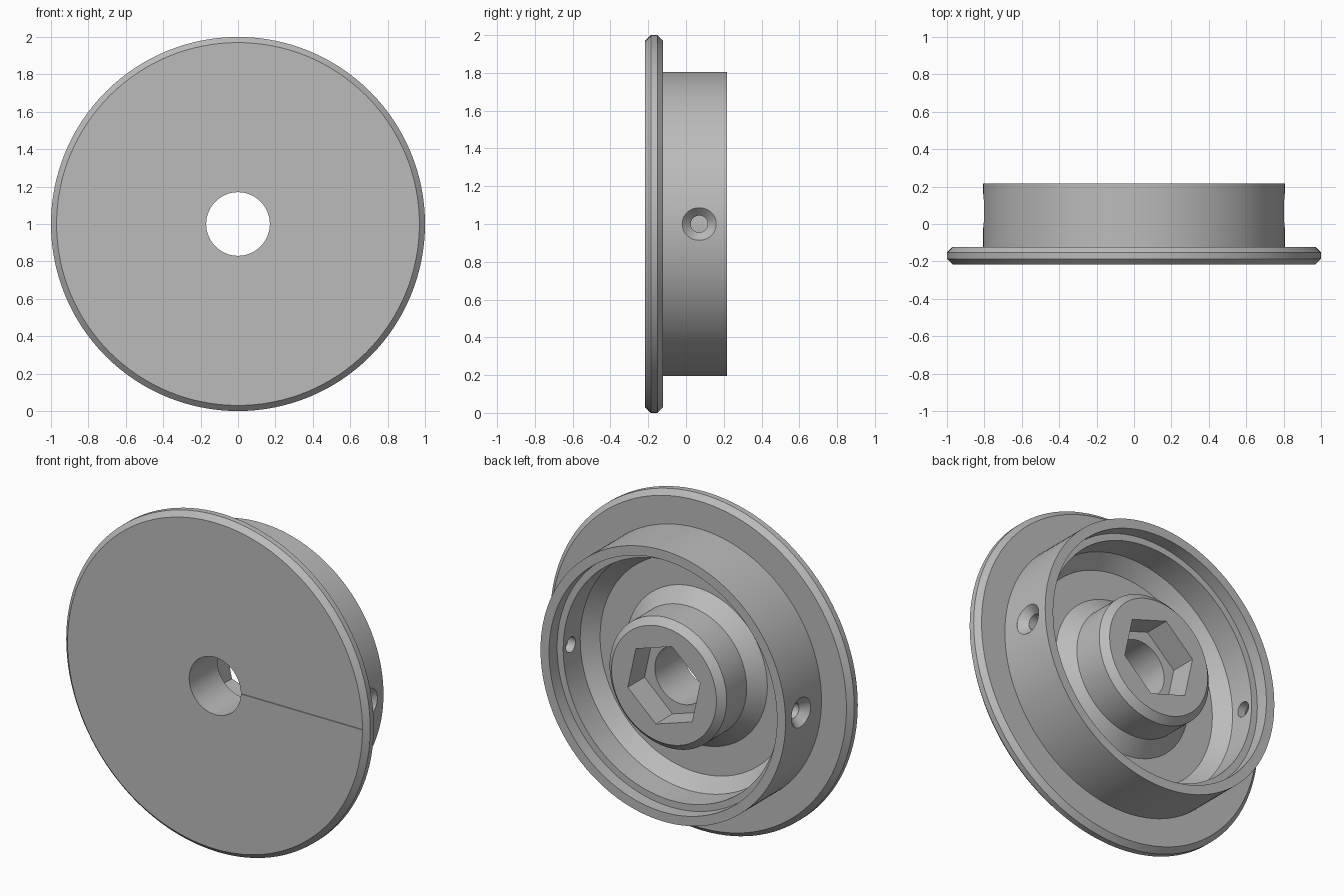
import bpy, bmesh, math
from mathutils import Matrix, Vector

cube = bpy.data.objects.get("Cube")
if cube:
    bpy.data.objects.remove(cube, do_unlink=True)

grey = bpy.data.materials.new("plain_grey")
grey.use_nodes = True
grey.diffuse_color = (0.5, 0.5, 0.5, 1)
grey.node_tree.nodes["Principled BSDF"].inputs["Base Color"].default_value = (0.5, 0.5, 0.5, 1)

CENTRE = Matrix.Translation((0, 0, 1))


def make_object(name, bm, matrix):
    bm.transform(matrix)
    bmesh.ops.recalc_face_normals(bm, faces=bm.faces)
    mesh = bpy.data.meshes.new(name)
    bm.to_mesh(mesh)
    bm.free()
    mesh.materials.append(grey)
    obj = bpy.data.objects.new(name, mesh)
    bpy.context.collection.objects.link(obj)
    return obj


def lathe(name, profile, sides, matrix, closed=True, turn=0.0):
    """Revolve (radius, y) points about the y axis; open profiles get end caps."""
    bm = bmesh.new()
    rings = []
    for r, y in profile:
        angles = [turn + math.tau * i / sides for i in range(sides)]
        rings.append([bm.verts.new((r * math.cos(a), y, r * math.sin(a))) for a in angles])
    pairs = list(zip(rings, rings[1:]))
    if closed:
        pairs.append((rings[-1], rings[0]))
    else:
        bm.faces.new(rings[0])
        bm.faces.new(rings[-1])
    for a, b in pairs:
        for i in range(sides):
            j = (i + 1) % sides
            bm.faces.new((a[i], a[j], b[j], b[i]))
    return make_object(name, bm, matrix)


# Flange, hollow drum and central hub as one turned body
body = lathe("flanged_hub", [
    (0.17, -0.216), (0.97, -0.216), (1.0, -0.186), (1.0, -0.152), (0.97, -0.122),
    (0.806, -0.122), (0.806, 0.216),                # drum outside
    (0.75, 0.216), (0.75, 0.14), (0.71, 0.14),      # stepped lip
    (0.71, -0.02), (0.635, -0.10),                  # inner wall and sloped foot
    (0.465, -0.10), (0.385, -0.02),                 # floor and hub foot
    (0.385, 0.168), (0.345, 0.207), (0.17, 0.207),  # hub with chamfered end
], 128, CENTRE)

cutters = []

# Hexagonal nut pocket in the hub
cutters.append(lathe("hex_pocket_cutter", [(0.25, 0.05), (0.25, 0.3)], 6, CENTRE,
                     closed=False, turn=math.radians(42.3)))

# Countersunk screw holes on both sides of the drum
for side, name in ((1, "left"), (-1, "right")):
    place = Matrix.Translation((0, 0.07, 1)) @ Matrix.Rotation(-side * math.pi / 2, 4, 'Z')
    cutters.append(lathe(name + "_screw_cutter",
                         [(0.045, 0.6), (0.045, 0.76), (0.09, 0.805), (0.09, 0.9)],
                         32, place, closed=False))

# Fine index groove on the front face
bm = bmesh.new()
bmesh.ops.create_cube(bm, size=1)
bmesh.ops.scale(bm, vec=Vector((0.85, 0.02, 0.006)), verts=bm.verts)
cutters.append(make_object("groove_cutter", bm, Matrix.Translation((0.545, -0.22, 1))))

# Apply the cuts and smooth the round surfaces
bpy.ops.object.select_all(action='DESELECT')
bpy.context.view_layer.objects.active = body
body.select_set(True)
for cutter in cutters:
    cutter.hide_render = True
    mod = body.modifiers.new(cutter.name, 'BOOLEAN')
    mod.operation = 'DIFFERENCE'
    mod.solver = 'EXACT'
    mod.object = cutter
    bpy.ops.object.modifier_apply(modifier=mod.name)
    bpy.data.objects.remove(cutter, do_unlink=True)
bpy.ops.object.shade_smooth_by_angle(angle=math.radians(30))
